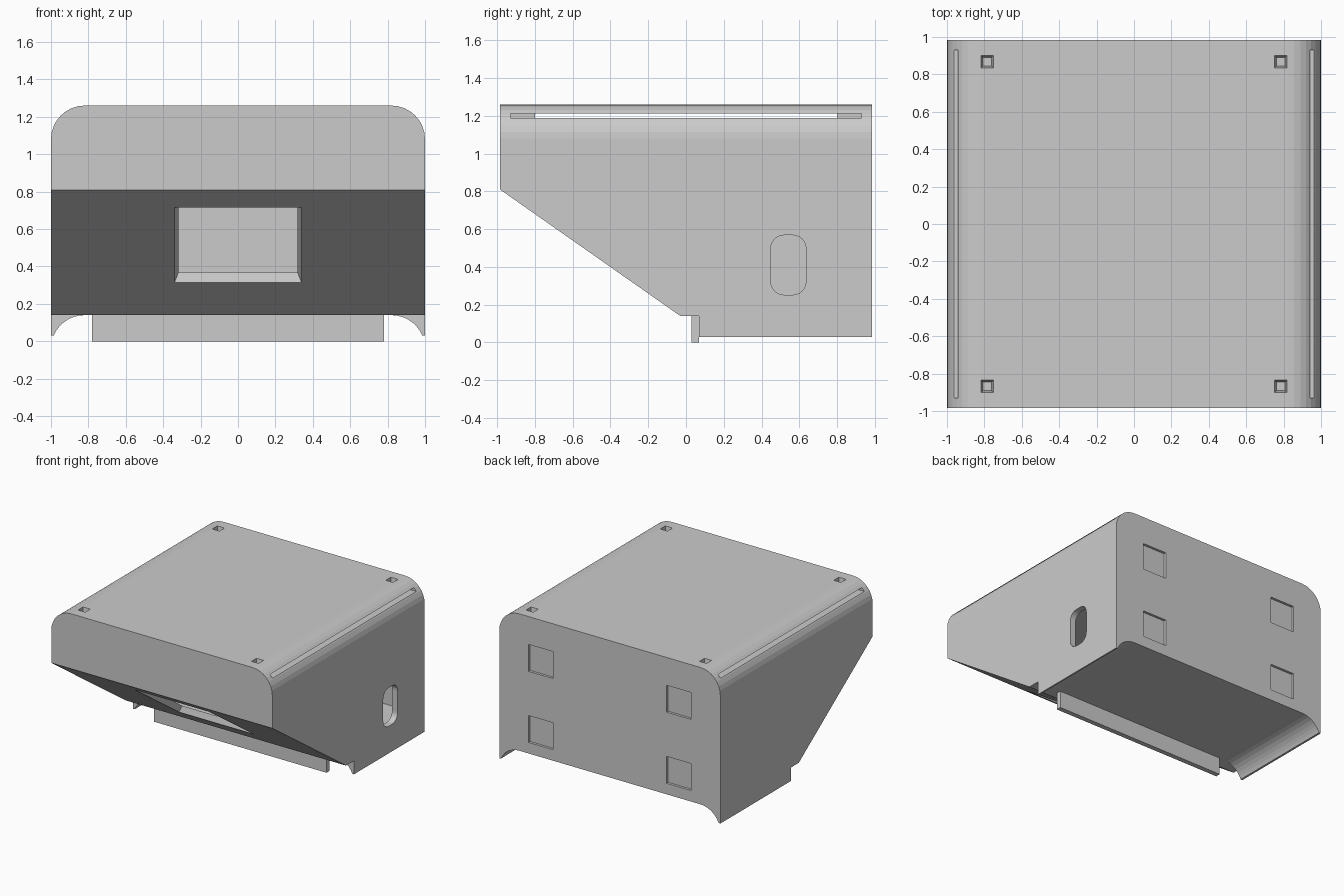
import bpy, bmesh, math

if "Cube" in bpy.data.objects:
    bpy.data.objects.remove(bpy.data.objects["Cube"])

W, D, T = 1.0, 0.985, 0.05      # half width, half depth, wall thickness
SEAM, TOP, R = 1.08, 1.26, 0.18  # lid seam, lid top, lid corner radius


def finish(name, bm):
    bmesh.ops.recalc_face_normals(bm, faces=bm.faces)
    me = bpy.data.meshes.new(name)
    bm.to_mesh(me)
    bm.free()
    ob = bpy.data.objects.new(name, me)
    bpy.context.collection.objects.link(ob)
    return ob


def prism(name, pts, axis, a, b):
    """Extrude a 2D profile along x (pts = y,z) or along y (pts = x,z)."""
    bm = bmesh.new()
    place = (lambda p, t: (t, p[0], p[1])) if axis == 'x' else (lambda p, t: (p[0], t, p[1]))
    f = bm.faces.new([bm.verts.new(place(p, a)) for p in pts])
    ext = bmesh.ops.extrude_face_region(bm, geom=[f])['geom']
    move = (b - a, 0, 0) if axis == 'x' else (0, b - a, 0)
    bmesh.ops.translate(bm, vec=move, verts=[v for v in ext if isinstance(v, bmesh.types.BMVert)])
    return finish(name, bm)


def box(name, x0, x1, y0, y1, z0, z1):
    return prism(name, [(y0, z0), (y1, z0), (y1, z1), (y0, z1)], 'x', x0, x1)


def frustum(name, rings):
    """Solid between two four-point rings."""
    bm = bmesh.new()
    lo, hi = [[bm.verts.new(p) for p in r] for r in rings]
    bm.faces.new(lo)
    bm.faces.new(hi)
    for i in range(4):
        j = (i + 1) % 4
        bm.faces.new((lo[i], lo[j], hi[j], hi[i]))
    return finish(name, bm)


def boolean(target, tool, op='DIFFERENCE'):
    m = target.modifiers.new(op.title(), 'BOOLEAN')
    m.operation, m.object, m.solver = op, tool, 'EXACT'
    bpy.context.view_layer.objects.active = target
    bpy.ops.object.modifier_apply(modifier=m.name)
    bpy.data.objects.remove(tool, do_unlink=True)


SQUARE = ((-1, -1), (1, -1), (1, 1), (-1, 1))

# Body shell with sloping front
body = prism('enclosure_body', [(-D, SEAM), (-D, 0.81), (-0.03, 0.14), (D, 0.14), (D, SEAM)], 'x', -W, W)

# Side skirts with concave undersides that match the lid corners
arc = []
for i in range(9):
    x = 0.82 + 0.165 * math.sin(math.radians(90 * i / 8))
    arc.append((x, 0.14 - R + math.sqrt(R * R - (x - 0.82) ** 2)))
for s in (-1, 1):
    pts = [(s * x, z) for x, z in arc + [(W, 0.03), (W, 0.16), (0.82, 0.16)]]
    boolean(body, prism('skirt', pts, 'y', 0.07, D), 'UNION')

# Hollow interior
inner = [(-D + T, 1.2), (-D + T, 0.836), (-0.013, 0.19), (D - T, 0.19), (D - T, 1.2)]
boolean(body, prism('hollow', inner, 'x', -W + T, W - T))

# Bevelled window through the slope
cy, cz, uy, uz = -0.565, 0.515, 0.819, -0.574   # centre and slope direction
ny, nz = 0.574, 0.819                            # inward direction
rings = []
for depth, hx, hs in ((-0.02, 0.347, 0.357), (0.08, 0.307, 0.317)):
    rings.append([(i * hx, cy + j * hs * uy + depth * ny, cz + j * hs * uz + depth * nz)
                  for i, j in SQUARE])
boolean(body, frustum('window_cut', rings))

# Rounded cable hole in the right wall
hole = []
for k, (sy, sz) in enumerate(((1, 1), (-1, 1), (-1, -1), (1, -1))):
    for i in range(7):
        a = math.radians(90 * k + 15 * i)
        hole.append((0.542 + sy * 0.023 + 0.07 * math.cos(a), 0.41 + sz * 0.088 + 0.07 * math.sin(a)))
boolean(body, prism('hole_cut', hole, 'x', 0.9, 1.1))

# Four shallow square pockets in the back
for x in (-0.625, 0.625):
    for z in (0.34, 0.922):
        boolean(body, box('pocket_cut', x - 0.11, x + 0.11, D - 0.02, D + 0.1, z - 0.11, z + 0.11))

# Locating tab below the front edge
box('front_tab', -0.78, 0.78, 0.03, 0.07, 0.0, 0.145)


# Lid: rounded shell with closed ends
def lid_profile(off, base):
    r = R - off
    q = [(0.82 + r * math.cos(math.pi / 16 * i), SEAM + r * math.sin(math.pi / 16 * i)) for i in range(9)]
    q = [(W - off, base)] + q if base < SEAM else q
    return q + [(-x, z) for x, z in reversed(q)]


lid = prism('lid', lid_profile(0, SEAM), 'y', -D, D)
boolean(lid, prism('lid_hollow', lid_profile(0.04, 1.0), 'y', -D + T, D - T))

# Long vent slots along both rounded edges
for s in (-1, 1):
    x0, x1 = sorted((s * 0.86, s * 1.05))
    boolean(lid, box('slot_cut', x0, x1, -0.93, 0.93, 1.188, 1.213))

# Corner posts with square sockets in the lid top
for x in (-0.785, 0.785):
    for y in (-0.868, 0.868):
        boolean(lid, box('post', x - 0.07, x + 0.07, y - 0.07, y + 0.07, 1.13, 1.24), 'UNION')
        rings = [[(x + i * h, y + j * h, z) for i, j in SQUARE] for z, h in ((1.19, 0.023), (1.27, 0.034))]
        boolean(lid, frustum('socket_cut', rings))
